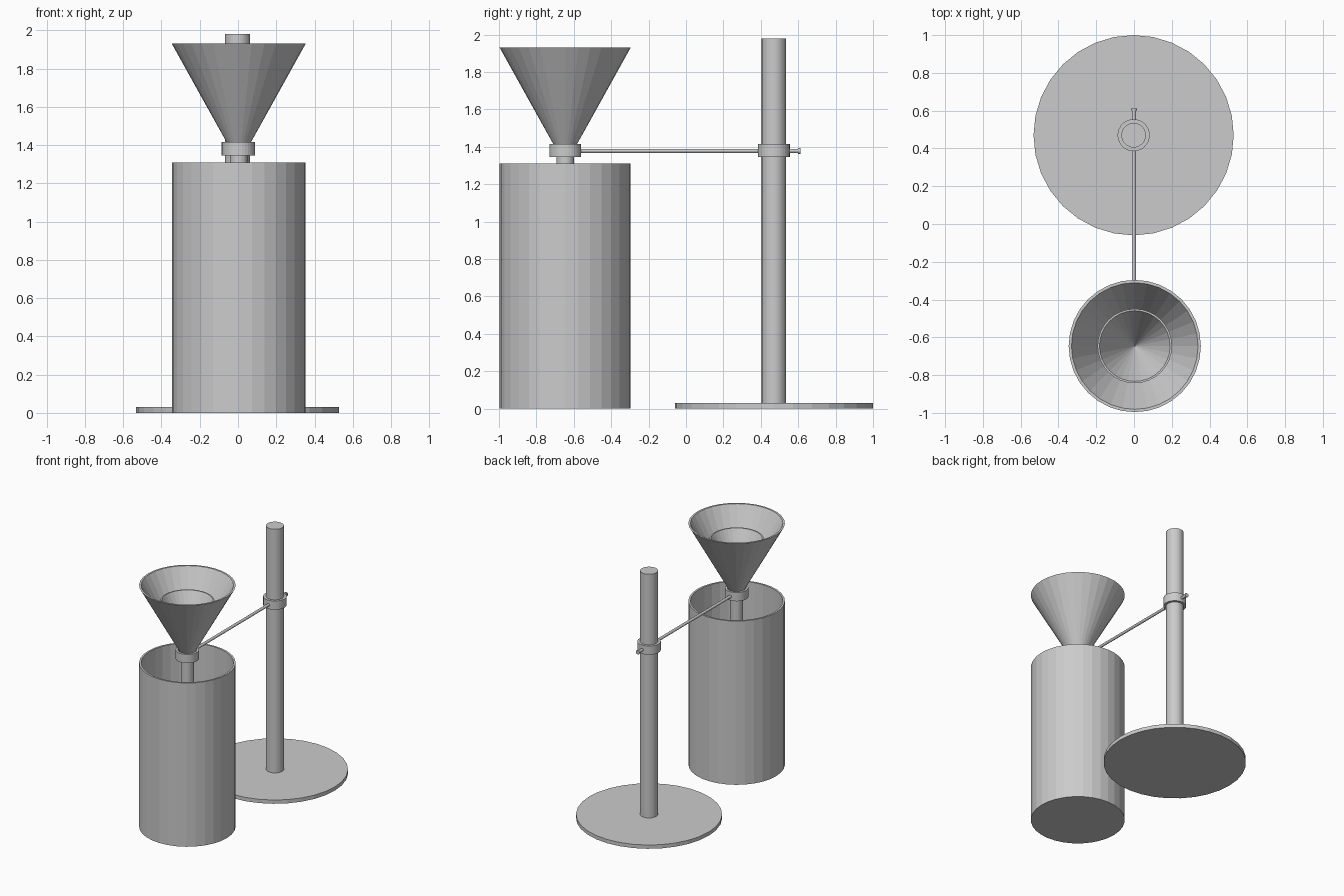
import bpy, bmesh, math

if "Cube" in bpy.data.objects:
    bpy.data.objects.remove(bpy.data.objects["Cube"])

SEG = 32
CX, CY = 0.004, -0.646      # funnel and beaker axis
PX, PY = -0.002, 0.47       # stand axis


def lathe(name, profile, x, y, closed=False):
    """Revolve (radius, z) points about a vertical axis; radius 0 becomes a pole."""
    bm = bmesh.new()
    rings = []
    for r, z in profile:
        if r == 0:
            rings.append([bm.verts.new((x, y, z))] * SEG)
        else:
            rings.append([bm.verts.new((x + r * math.cos(2 * math.pi * i / SEG),
                                        y + r * math.sin(2 * math.pi * i / SEG), z))
                          for i in range(SEG)])
    pairs = list(zip(rings, rings[1:]))
    if closed:
        pairs.append((rings[-1], rings[0]))
    for a, b in pairs:
        for i in range(SEG):
            j = (i + 1) % SEG
            bm.faces.new(list(dict.fromkeys((a[i], a[j], b[j], b[i]))))
    bmesh.ops.recalc_face_normals(bm, faces=bm.faces)
    mesh = bpy.data.meshes.new(name)
    bm.to_mesh(mesh)
    bm.free()
    obj = bpy.data.objects.new(name, mesh)
    bpy.context.collection.objects.link(obj)
    return obj


def disc(name, r, z0, z1, x, y):
    return lathe(name, [(0, z0), (r, z0), (r, z1), (0, z1)], x, y)


def bar(name, r, y0, y1, z):
    """Round bar running along y."""
    bpy.ops.mesh.primitive_cylinder_add(vertices=16, radius=r, depth=y1 - y0,
                                        location=(0, (y0 + y1) / 2, z),
                                        rotation=(math.pi / 2, 0, 0))
    bpy.context.object.name = name


# Stand: round foot and upright post
disc("stand_base", 0.53, 0, 0.03, PX, PY)
disc("stand_post", 0.065, 0.03, 1.98, PX, PY)

# Open beaker with thin wall and floor
lathe("beaker", [(0, 0), (0.35, 0), (0.35, 1.31), (0.335, 1.31), (0.335, 0.015), (0, 0.015)], CX, CY)

# Hollow funnel with straight stem
lathe("funnel", [(0.35, 1.93), (0.047, 1.385), (0.047, 0.95), (0.036, 0.95),
                 (0.036, 1.39), (0.335, 1.93)], CX, CY, closed=True)

# Filter cone sitting inside the funnel
lathe("filter_cone", [(0, 1.43), (0.197, 1.805), (0.187, 1.805), (0, 1.45)], CX, CY)

# Clamp rings round the funnel neck and the post
for name, x, y, inner in (("funnel_ring", CX, CY, 0.068), ("post_clamp", PX, PY, 0.065)):
    lathe(name, [(0.085, 1.345), (0.085, 1.415), (inner, 1.415), (inner, 1.345)], x, y, closed=True)

# Connecting arm and clamp screw
bar("support_arm", 0.011, -0.57, 0.40, 1.378)
bar("clamp_screw", 0.011, 0.54, 0.605, 1.378)
bar("screw_head", 0.016, 0.60, 0.612, 1.378)
